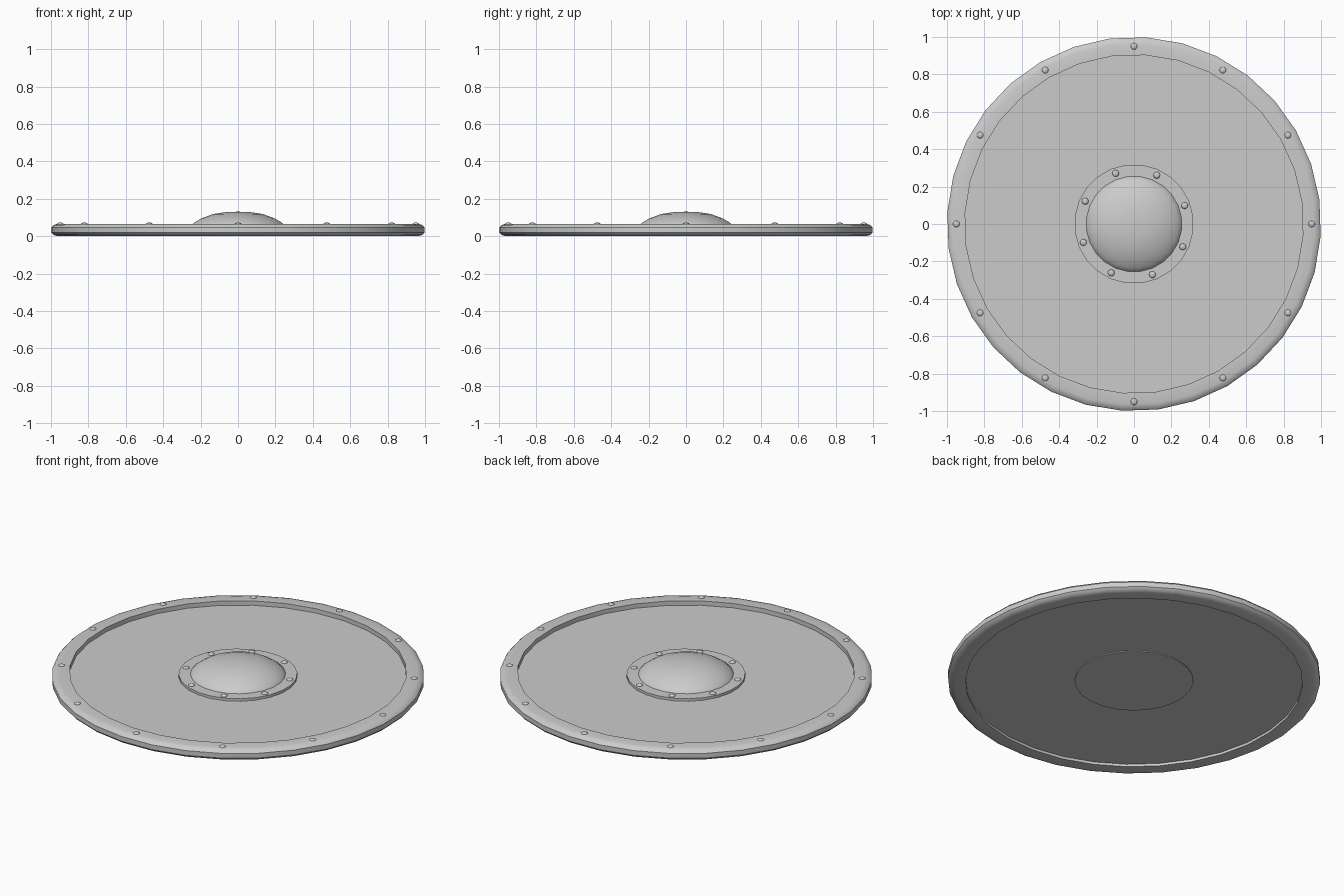
import bpy, bmesh
from math import sin, cos, radians, tau

if "Cube" in bpy.data.objects:
    bpy.data.objects.remove(bpy.data.objects["Cube"])


def finish(name, bm, angle=40):
    bmesh.ops.remove_doubles(bm, verts=bm.verts, dist=1e-5)
    bmesh.ops.recalc_face_normals(bm, faces=bm.faces)
    me = bpy.data.meshes.new(name)
    bm.to_mesh(me)
    bm.free()
    ob = bpy.data.objects.new(name, me)
    bpy.context.collection.objects.link(ob)
    bpy.ops.object.select_all(action='DESELECT')
    ob.select_set(True)
    bpy.context.view_layer.objects.active = ob
    bpy.ops.object.shade_smooth_by_angle(angle=radians(angle))
    return ob


def lathe(name, profile, sides, start=7.5, closed=False):
    """Revolve an (r, z) profile about z."""
    bm = bmesh.new()
    rings = []
    for r, z in profile:
        if r == 0:
            rings.append([bm.verts.new((0, 0, z))] * sides)
        else:
            angs = [radians(start) + tau * i / sides for i in range(sides)]
            rings.append([bm.verts.new((r * cos(a), r * sin(a), z)) for a in angs])
    pairs = list(zip(rings, rings[1:]))
    if closed:
        pairs.append((rings[-1], rings[0]))
    for lo, hi in pairs:
        for i in range(sides):
            j = (i + 1) % sides
            quad = list(dict.fromkeys([lo[i], lo[j], hi[j], hi[i]]))
            bm.faces.new(quad)
    return finish(name, bm)


def rivets(name, count, radius, z, start):
    """Circle of low domed rivet heads."""
    bm = bmesh.new()
    for i in range(count):
        a = radians(start) + tau * i / count
        made = bmesh.ops.create_uvsphere(bm, u_segments=12, v_segments=8, radius=1)
        bmesh.ops.scale(bm, vec=(0.018, 0.018, 0.008), verts=made['verts'])
        bmesh.ops.translate(bm, vec=(radius * cos(a), radius * sin(a), z), verts=made['verts'])
    return finish(name, bm, 60)


# outer rim with rounded outer edge
lathe("rim", [(0.905, 0), (0.965, 0), (0.988, 0.006), (1.0, 0.019),
              (1.0, 0.047), (0.988, 0.060), (0.965, 0.066), (0.905, 0.066)],
      32, closed=True)

# recessed board
lathe("board", [(0, 0.015), (0.91, 0.015), (0.91, 0.040), (0, 0.040)], 32)

# centre flange plate and dome
lathe("boss_flange", [(0, 0.010), (0.319, 0.010), (0.319, 0.055), (0, 0.055)], 24)
lathe("boss_dome", [(0.258, 0.050), (0.256, 0.055), (0.235, 0.073), (0.20, 0.094),
                    (0.135, 0.118), (0.07, 0.128), (0, 0.131)], 24)

# rivets
rivets("rim_rivets", 12, 0.95, 0.065, 0)
rivets("boss_rivets", 8, 0.288, 0.055, 20)
